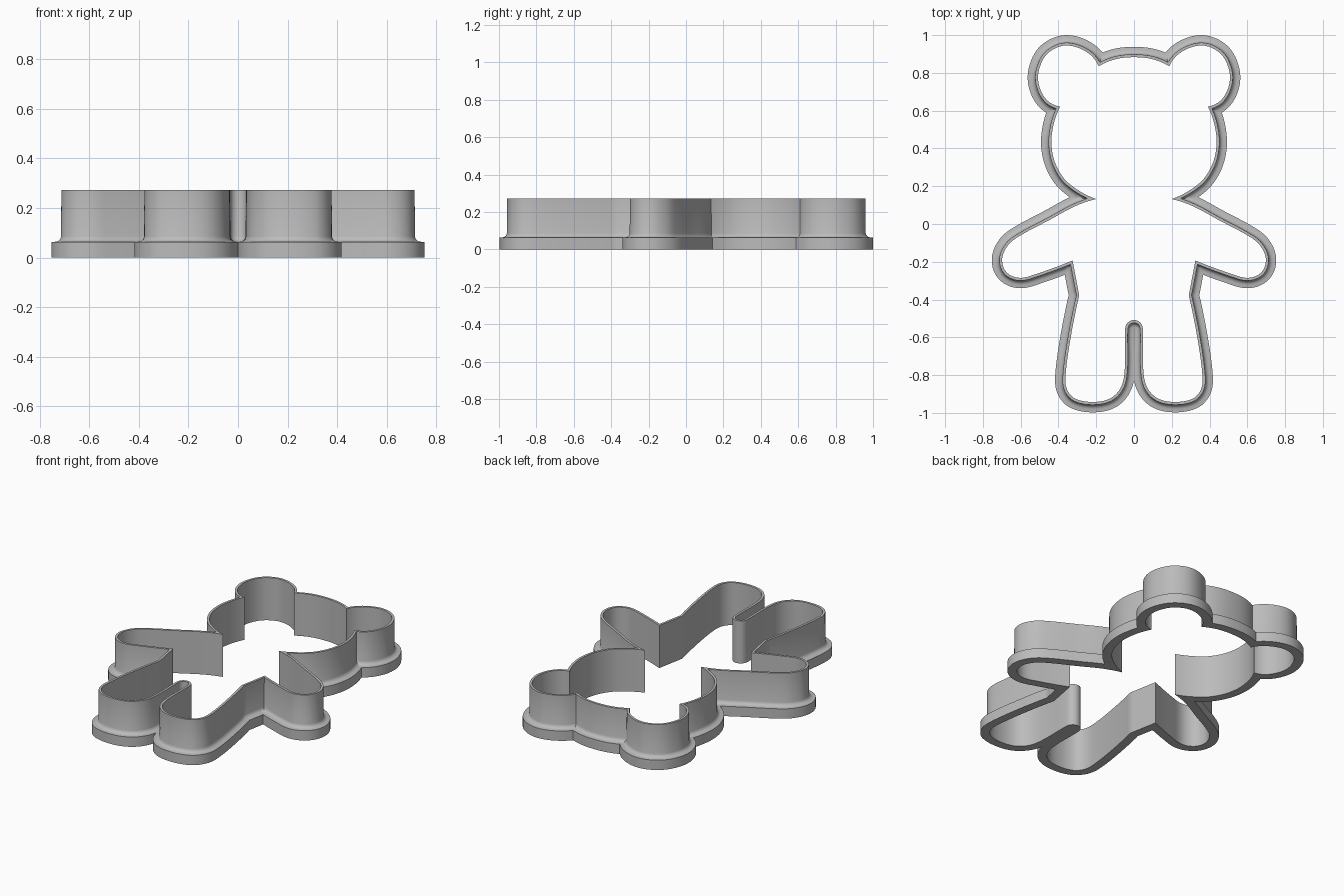
import bpy
import bmesh
from mathutils import Vector
from mathutils.geometry import intersect_line_line_2d, intersect_point_line

cube = bpy.data.objects.get("Cube")
if cube:
    bpy.data.objects.remove(cube, do_unlink=True)

# Half outline of the inner wall, from head top to crotch; each run ends at a sharp corner
HEAD_TOP = [(0, .883), (.1, .872), (.187, .835)]
EAR = [(.25, .91), (.36, .945), (.455, .905), (.502, .82), (.503, .735), (.46, .655), (.39, .622)]
CHEEK = [(.425, .53), (.437, .42), (.412, .31), (.345, .215), (.2, .132)]
ARM = [(.31, .095), (.45, .02), (.6, -.06), (.665, -.11), (.698, -.185), (.675, -.255),
       (.605, -.285), (.51, -.262), (.325, -.193)]
WAIST = [(.29, -.378)]
LEG = [(.335, -.6), (.362, -.8), (.355, -.875), (.31, -.925), (.21, -.942), (.12, -.92),
       (.065, -.855), (.048, -.75), (.047, -.555), (.033, -.522), (0, -.508)]

# Wall section: distance outside the inner wall, and height
SECTION = [(0, 0), (.055, 0), (.055, .063), (.037, .064), (.028, .067), (.02, .074),
           (.016, .086), (.015, .273), (0, .273)]
STEPS = 7


def full_outline():
    """Closed clockwise list of points, with a flag for corners."""
    half = []
    for run in (HEAD_TOP, EAR, CHEEK, ARM, WAIST, LEG):
        half += [(Vector(p), i == len(run) - 1 and run is not LEG) for i, p in enumerate(run)]
    other = [(Vector((-p.x, p.y)), c) for p, c in reversed(half[1:-1])]
    return half + other


def smooth_outline(knots):
    """Hermite curve through the knots that stays sharp at corners."""
    n = len(knots)
    tangent = [(knots[(i + 1) % n][0] - knots[i - 1][0]).normalized() for i in range(n)]
    result = []
    for i in range(n):
        (a, corner_a), (b, corner_b) = knots[i], knots[(i + 1) % n]
        chord = b - a
        length, d = chord.length, chord.normalized()
        ta, tb = tangent[i], tangent[(i + 1) % n]
        if corner_a and corner_b:
            ta = tb = d
        elif corner_a:
            ta = 2 * d.dot(tb) * d - tb
        elif corner_b:
            tb = 2 * d.dot(ta) * d - ta
        for k in range(STEPS):
            t = k / STEPS
            h = t * t * (3 - 2 * t)
            result.append(a * (1 - h) + b * h
                          + length * (ta * t * (1 - t) ** 2 - tb * t * t * (1 - t)))
    return result


def distance(p, a, b):
    q, t = intersect_point_line(p, a, b)
    q = a if t < 0 else b if t > 1 else q
    return (p - Vector(q[:2])).length


def offset(points, d):
    """Move the outline outward; points that fall into a notch gather at its corner."""
    n = len(points)
    if d == 0:
        return list(points)
    moved = []
    for i, p in enumerate(points):
        t = (p - points[i - 1]).normalized() + (points[(i + 1) % n] - p).normalized()
        moved.append(p + d * Vector((-t.y, t.x)).normalized())
    good = [all(distance(m, points[j - 1], points[j]) > d * .97 for j in range(n)) for m in moved]
    ring = list(moved)
    for i in range(n):
        if good[i]:
            continue
        a, b = i, i
        while not good[a % n]:
            a -= 1
        while not good[b % n]:
            b += 1
        p, q = moved[a % n], moved[b % n]
        middle = (p + q) / 2
        u, v = p - moved[(a - 1) % n], q - moved[(b + 1) % n]
        hit = None
        if abs(u.normalized().cross(v.normalized())) > .05:
            hit = intersect_line_line_2d(p - u, p + u * 20, q - v, q + v * 20)
        ring[i] = hit if hit and (hit - middle).length < .05 else middle
    return ring


# Sweep the wall section around the outline
outline = smooth_outline(full_outline())
cache = {d: offset(outline, d) for d, z in SECTION}
bm = bmesh.new()
rings = [[bm.verts.new((p.x, p.y, z)) for p in cache[d]] for d, z in SECTION]
count = len(outline)
for r, ring in enumerate(rings):
    above = rings[(r + 1) % len(rings)]
    for i in range(count):
        j = (i + 1) % count
        bm.faces.new((ring[i], ring[j], above[j], above[i]))
bmesh.ops.remove_doubles(bm, verts=bm.verts, dist=.0001)
bmesh.ops.recalc_face_normals(bm, faces=bm.faces)

mesh = bpy.data.meshes.new("bear_cutter")
bm.to_mesh(mesh)
bm.free()
cutter = bpy.data.objects.new("bear_cutter", mesh)
bpy.context.collection.objects.link(cutter)

# Plain grey material
grey = bpy.data.materials.new("grey")
grey.use_nodes = True
colour = (.5, .5, .5, 1)
grey.diffuse_color = colour
grey.node_tree.nodes["Principled BSDF"].inputs["Base Color"].default_value = colour
mesh.materials.append(grey)

bpy.ops.object.select_all(action="DESELECT")
cutter.select_set(True)
bpy.context.view_layer.objects.active = cutter
bpy.ops.object.shade_smooth_by_angle(angle=.6)
